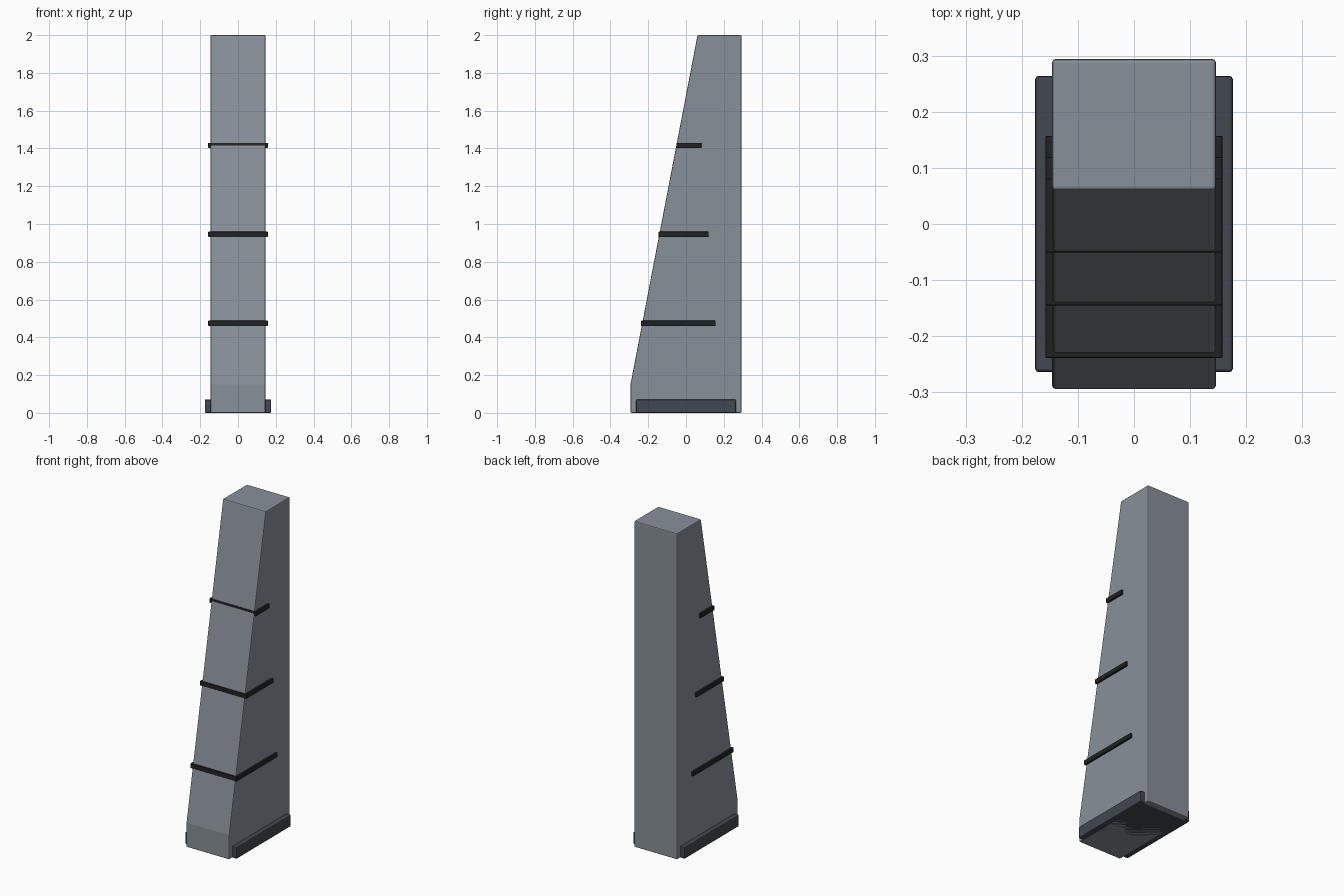
import bpy, bmesh

if "Cube" in bpy.data.objects:
    bpy.data.objects.remove(bpy.data.objects["Cube"])


def material(name, rgb):
    m = bpy.data.materials.new(name)
    m.diffuse_color = (*rgb, 1)
    m.use_nodes = True
    m.node_tree.nodes["Principled BSDF"].inputs["Base Color"].default_value = m.diffuse_color
    return m


def prism(name, profile, half_x, bevel, mat):
    """Extrude a (y, z) side profile across x, with softened edges."""
    bm = bmesh.new()
    left = [bm.verts.new((-half_x, y, z)) for y, z in profile]
    right = [bm.verts.new((half_x, y, z)) for y, z in profile]
    bm.faces.new(left)
    bm.faces.new(right[::-1])
    n = len(profile)
    for i in range(n):
        j = (i + 1) % n
        bm.faces.new((left[i], right[i], right[j], left[j]))
    bmesh.ops.recalc_face_normals(bm, faces=bm.faces)
    me = bpy.data.meshes.new(name)
    bm.to_mesh(me)
    bm.free()
    ob = bpy.data.objects.new(name, me)
    bpy.context.collection.objects.link(ob)
    me.materials.append(mat)
    b = ob.modifiers.new("edge_bevel", 'BEVEL')
    b.width, b.segments = bevel, 2
    b.limit_method = 'ANGLE'
    b.angle_limit = 0.6
    return ob


def box(name, half_x, y0, y1, z0, z1, bevel, mat):
    return prism(name, [(y0, z0), (y1, z0), (y1, z1), (y0, z1)], half_x, bevel, mat)


stone = material("slate_grey", (0.25, 0.28, 0.32))
dark = material("dark_slate", (0.055, 0.063, 0.08))
black = material("band_black", (0.015, 0.016, 0.018))

# Tapered body: vertical back, short vertical toe, sloping front
prism("tapered_body", [(-0.294, 0), (0.294, 0), (0.294, 2), (0.061, 2), (-0.294, 0.15)],
      0.146, 0.006, stone)

# Base plinth, wider than the body
box("base_plinth", 0.176, -0.264, 0.264, 0, 0.071, 0.006, dark)

# Bands wrapping the front and part of each side
for i, (z, y0, y1) in enumerate([(0.474, -0.239, 0.157),
                                 (0.945, -0.145, 0.119),
                                 (1.416, -0.051, 0.081)]):
    box(f"band_{i + 1}", 0.158, y0, y1, z - 0.014, z + 0.014, 0.003, black)
